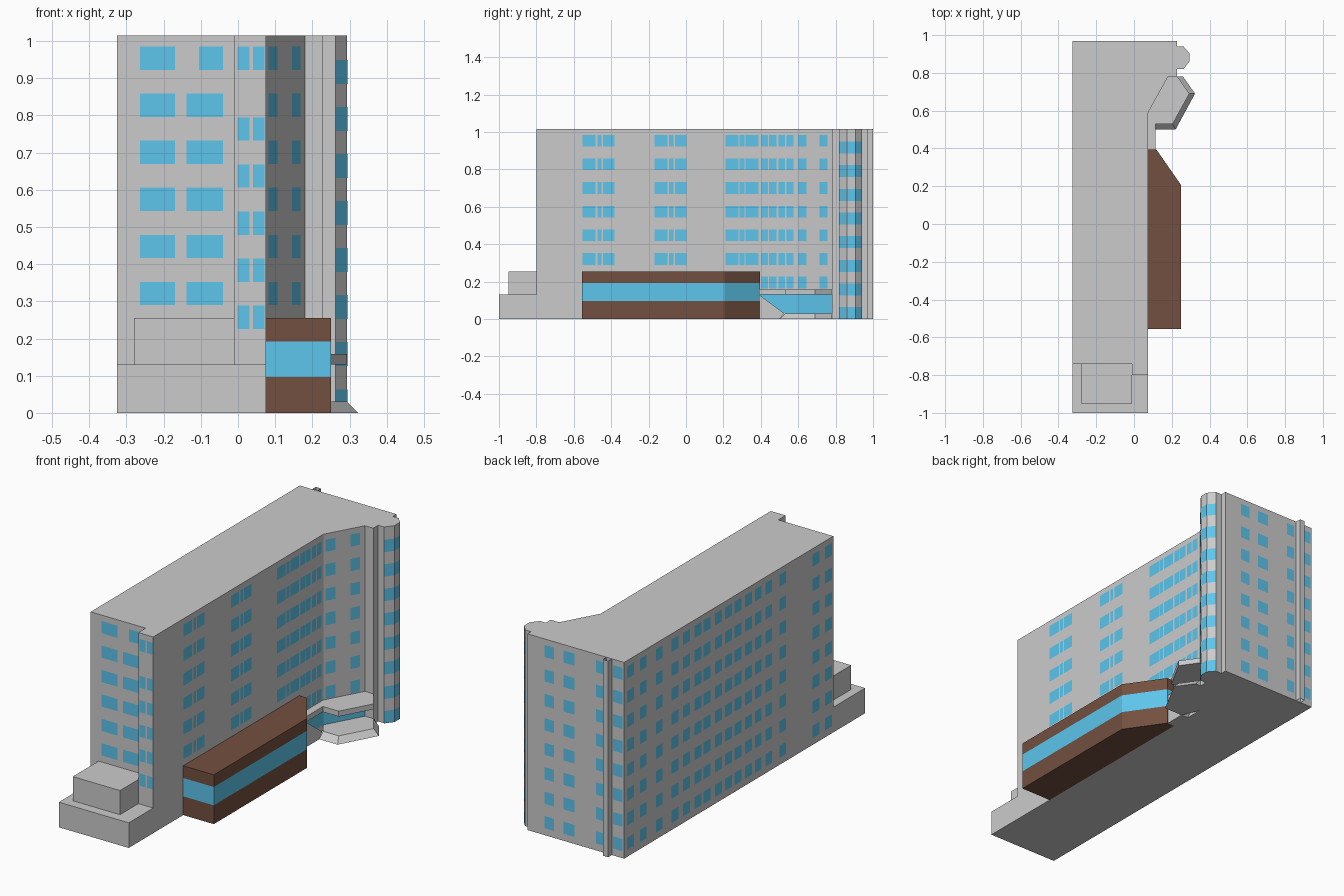
import bpy, bmesh
from mathutils import Vector

if "Cube" in bpy.data.objects:
    bpy.data.objects.remove(bpy.data.objects["Cube"])


def material(name, rgb):
    m = bpy.data.materials.new(name)
    m.diffuse_color = (*rgb, 1)
    m.use_nodes = True
    m.node_tree.nodes["Principled BSDF"].inputs["Base Color"].default_value = m.diffuse_color
    return m


GLASS = material("blue_glass", (0.11, 0.56, 0.84))
BROWN = material("brown_cladding", (0.17, 0.08, 0.05))


def finish(name, bm, mat=None):
    me = bpy.data.meshes.new(name)
    bm.to_mesh(me)
    bm.free()
    ob = bpy.data.objects.new(name, me)
    bpy.context.collection.objects.link(ob)
    if mat:
        me.materials.append(mat)
    return ob


def prism(name, outline, z0, z1, mat=None, top=None, caps=True):
    """Upright prism from a counter-clockwise outline; 'top' gives a tapered upper outline."""
    bm = bmesh.new()
    lo = [bm.verts.new((x, y, z0)) for x, y in outline]
    hi = [bm.verts.new((x, y, z1)) for x, y in (top or outline)]
    n = len(lo)
    for i in range(n):
        j = (i + 1) % n
        bm.faces.new((lo[i], lo[j], hi[j], hi[i]))
    if caps:
        bm.faces.new(lo[::-1])
        bm.faces.new(hi)
    return finish(name, bm, mat)


def rect(x0, x1, y0, y1):
    return [(x0, y0), (x1, y0), (x1, y1), (x0, y1)]


def windows(name, a, b, spans, rows):
    """Glass panels on the wall a->b; spans are distances along the wall from a."""
    a, b = Vector(a), Vector(b)
    d = (b - a).normalized()
    a = a + Vector((d.y, -d.x)) * 0.0012
    bm = bmesh.new()
    for s0, s1 in spans:
        p, q = a + d * s0, a + d * s1
        for z0, z1 in rows:
            bm.faces.new([bm.verts.new(v) for v in
                          ((*p, z0), (*q, z0), (*q, z1), (*p, z1))])
    return finish(name, bm, GLASS)


def floors(top, ks, h=0.063):
    return [(top - 0.1265 * k, top - 0.1265 * k + h) for k in ks]


# Main block with the recessed front and the faceted corner bay
tower = [(0.228, 0.82), (0.262, 0.82), (0.293, 0.86), (0.293, 0.905), (0.262, 0.94), (0.228, 0.94)]
prism("main_block", [(-0.325, -0.74), (-0.01, -0.74), (-0.01, -0.80), (0.075, -0.80),
                     (0.075, 0.59), (0.18, 0.78), (0.228, 0.78)] + tower
      + [(0.228, 0.97), (-0.325, 0.97)], 0, 1.015)
prism("back_duct", rect(-0.255, -0.225, 0.97, 1.0), 0, 1.015, caps=False)

# Front podium
prism("front_podium", [(-0.325, -1), (0.075, -1), (0.075, -0.80), (-0.01, -0.80),
                       (-0.01, -0.74), (-0.325, -0.74)], 0, 0.13)
prism("podium_upper_box", rect(-0.28, -0.01, -0.95, -0.74), 0.13, 0.255)

# Brown side wing with a glass band
wing = [(0.075, -0.555), (0.25, -0.555), (0.25, 0.205), (0.118, 0.395), (0.075, 0.395)]
for part, z0, z1, mat in (("base", 0, 0.097, BROWN), ("glass_band", 0.097, 0.192, GLASS),
                          ("parapet", 0.192, 0.255, BROWN)):
    prism("side_wing_" + part, wing, z0, z1, mat)

# Entrance: sloped-edge platform, canopy, stair wedge and ground floor glazing
landing = [(0.115, 0.53), (0.205, 0.53), (0.293, 0.69), (0.23, 0.78), (0.18, 0.78), (0.075, 0.59)]
prism("entrance_platform", [(0.115, 0.50), (0.22, 0.50), (0.323, 0.69), (0.26, 0.78),
                            (0.18, 0.78), (0.075, 0.59)], 0, 0.03, top=landing)
prism("entrance_canopy", [(0.075, 0.395), (0.115, 0.395)] + landing, 0.13, 0.158)
bm = bmesh.new()
side = [(0.395, 0), (0.50, 0), (0.525, 0.03), (0.395, 0.127)]
near, far = ([bm.verts.new((x, y, z)) for y, z in side] for x in (0.115, 0.075))
bm.faces.new(near)
bm.faces.new(far[::-1])
for i in range(4):
    j = (i + 1) % 4
    bm.faces.new((near[j], near[i], far[i], far[j]))
finish("entrance_stair_side", bm)
windows("entrance_glass", (0.075, 0), (0.075, 1), [(0.395, 0.59)], [(0.03, 0.13)])
windows("entrance_angled_glass", (0.075, 0.59), (0.18, 0.78), [(0, 0.217)], [(0.03, 0.13)])

# Right side windows
windows("right_windows", (0.075, 0), (0.075, 1),
        [(-0.553, -0.484), (-0.473, -0.452), (-0.444, -0.382),
         (-0.168, -0.099), (-0.090, -0.068), (-0.060, 0.003),
         (0.211, 0.280), (0.286, 0.313), (0.319, 0.388)], floors(0.922, range(6)))
windows("right_end_windows", (0.075, 0), (0.075, 1),
        [(0.400, 0.438), (0.444, 0.484), (0.495, 0.530), (0.537, 0.575)], floors(0.922, range(7)))
windows("angled_wall_windows", (0.075, 0.59), (0.18, 0.78),
        [(0.011, 0.062), (0.142, 0.190)], floors(0.922, range(7)))

# Wraparound glass on the three outer facets of the corner bay
for i in (1, 2, 3):
    a, b = Vector(tower[i]), Vector(tower[i + 1])
    windows("bay_windows_%d" % i, a, b, [(0, (b - a).length)], floors(0.885, range(8), 0.064))

# Front windows
windows("front_top_windows", (0, -0.74), (1, -0.74),
        [(-0.263, -0.17), (-0.105, -0.04)], floors(0.922, [0]))
windows("front_windows", (0, -0.74), (1, -0.74),
        [(-0.263, -0.17), (-0.138, -0.04)], floors(0.922, range(1, 6)))
pair = [(-0.002, 0.031), (0.040, 0.071)]
windows("front_strip_top_windows", (0, -0.80), (1, -0.80), pair, floors(0.922, [0]))
windows("front_strip_windows", (0, -0.80), (1, -0.80), pair, floors(0.732, range(5)))

# Left and back windows (distances run along -y and -x)
centres = [0.92, 0.815, 0.685, 0.555, 0.462, 0.368, 0.295, 0.2, 0.118, 0.04,
           -0.046, -0.125, -0.21, -0.325, -0.596, -0.70]
windows("left_windows", (-0.325, 0), (-0.325, -1),
        [(-c - 0.028, -c + 0.028) for c in centres], floors(0.922, range(8)))
windows("back_windows", (0, 0.97), (-1, 0.97),
        [(-0.13, -0.075), (-0.02, 0.043), (0.165, 0.21), (0.262, 0.318)], floors(0.922, range(8)))
